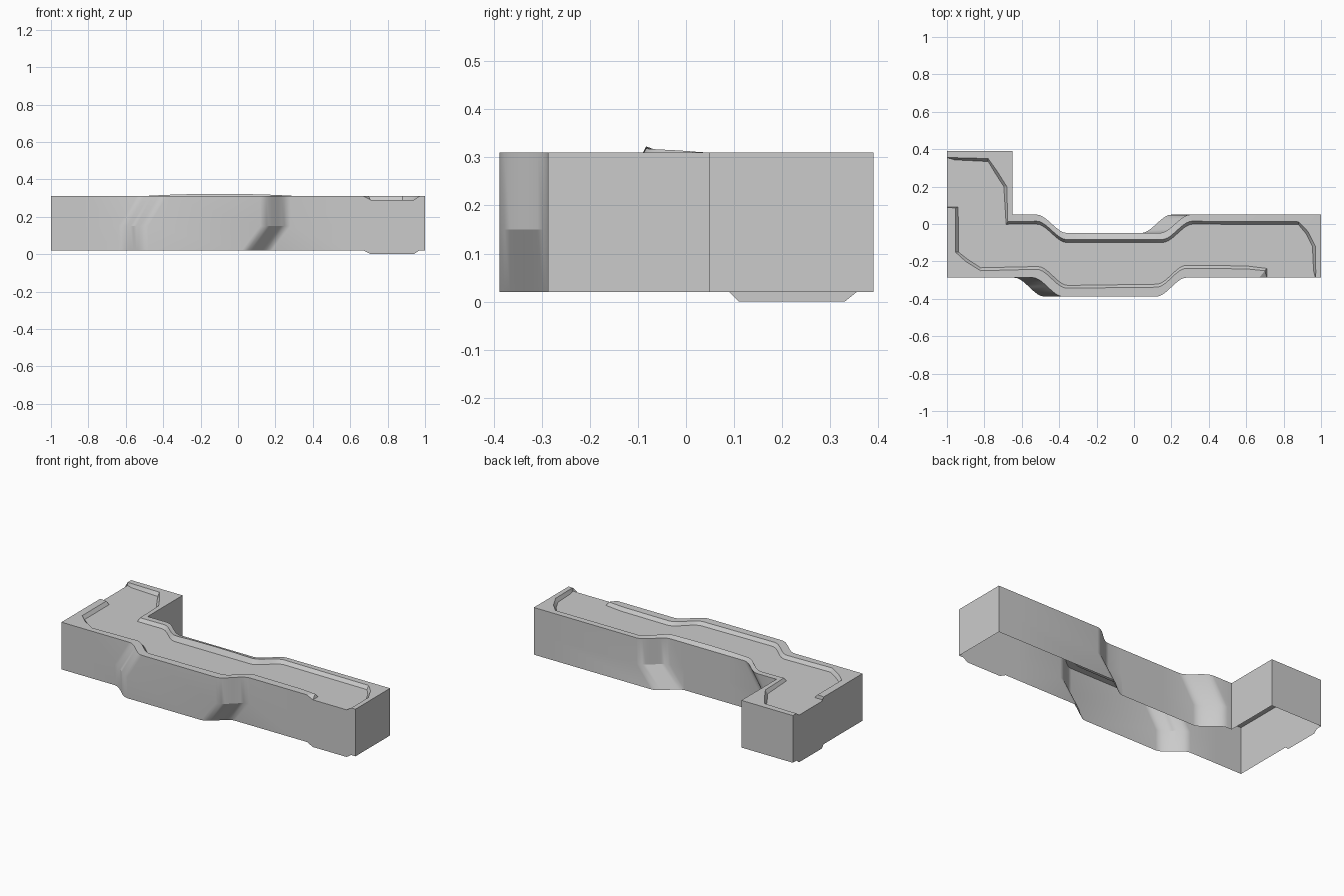
import bpy, bmesh
from mathutils import Vector

if "Cube" in bpy.data.objects:
    bpy.data.objects.remove(bpy.data.objects["Cube"])

TOP, BASE, MID, DROP = 0.31, 0.02, 0.15, 0.02
rows = []   # outer x, y, inner x, y, opening drop, upper-half shear, lower-half shear, rim lift


def add(*pts):
    for ox, oy, ix, iy, d in pts:
        rows.append((ox, oy, ix, iy, d, 0, 0, 0))


def opening(*pts):
    for x, y, d in pts:
        rows.append((x, y, x, y, d, 0, 0, 0))


def bend(x0, x1, y0, y1, dx, dy, mid, north):
    """S-shaped jog of the path; walls shear sideways toward the base."""
    n = 10
    for i in range(n + 1):
        t = i / n
        s = t * t * (3 - 2 * t)
        x, y = x0 + (x1 - x0) * t, y0 + (y1 - y0) * s
        lift = 0.013 * max(0, 1 - ((x + 0.1) / 0.42) ** 2) if north else 0
        rows.append((x, y, x + dx, y + dy, 0, mid, -0.1, lift))


# Outline, clockwise from the back-left corner
add((-1, .39, -.97, .355, 0), (-.78, .39, -.78, .35, 0), (-.65, .39, -.73, .28, 0),
    (-.65, .2, -.68, .2, 0), (-.65, .05, -.675, .012, 0))
bend(-.52, -.36, .05, -.048, 0, -.035, -.1, True)
for x in (-.25, -.1, .05):
    rows.append((x, -.048, x, -.083, 0, 0, 0, 0.013 * (1 - ((x + 0.1) / 0.42) ** 2)))
bend(.14, .30, -.048, .05, .01, -.035, 0, True)
add((.88, .05, .88, .012, 0), (1, .05, .93, -.04, 0), (1, -.12, .97, -.12, 0),
    (1, -.287, .972, -.262, 0))
opening((.97, -.287, 0), (.94, -.287, 1), (.71, -.287, 1))
add((.67, -.287, .7, -.25, 0), (.6, -.287, .6, -.24, 0))
bend(.28, .12, -.287, -.388, 0, .05, 0, False)
bend(-.38, -.54, -.388, -.287, .02, .045, -.1, False)
add((-.82, -.287, -.82, -.25, 0), (-1, -.287, -.9, -.2, 0), (-1, -.15, -.955, -.15, 0),
    (-1, .07, -.955, .085, 0))
opening((-1, .09, 0), (-1, .11, 1), (-1, .33, 1), (-1, .355, 0))


def build(name, rings, cap=False):
    """Join closed rings of points with quads, optionally closing the last ring."""
    bm = bmesh.new()
    loops = [[bm.verts.new(p) for p in ring] for ring in rings]
    n = len(rows)
    for a, b in zip(loops, loops[1:]):
        for i in range(n):
            j = (i + 1) % n
            bm.faces.new((a[i], a[j], b[j], b[i]))
    if cap:
        bm.faces.new(loops[-1])
    bmesh.ops.remove_doubles(bm, verts=bm.verts, dist=0.0005)
    bmesh.ops.triangulate(bm, faces=[f for f in bm.faces if len(f.verts) > 4])
    bmesh.ops.recalc_face_normals(bm, faces=bm.faces)
    bm.faces.ensure_lookup_table()
    up = sum(f.normal.z * f.calc_area() for f in bm.faces)
    if name != "outer_wall" and up < 0:
        bmesh.ops.reverse_faces(bm, faces=bm.faces)
    if name == "outer_wall":
        f = max(bm.faces, key=lambda f: f.calc_center_median().x)
        if f.normal.x < 0:
            bmesh.ops.reverse_faces(bm, faces=bm.faces)
    me = bpy.data.meshes.new(name)
    bm.to_mesh(me)
    bm.free()
    ob = bpy.data.objects.new(name, me)
    bpy.context.collection.objects.link(ob)
    bpy.context.view_layer.objects.active = ob
    ob.select_set(True)
    bpy.ops.object.shade_smooth_by_angle(angle=0.4)
    ob.select_set(False)


outer, middle, bottom, rim, floor = [], [], [], [], []
for ox, oy, ix, iy, d, sm, sb, lift in rows:
    outer.append(Vector((ox, oy, TOP - DROP * d)))
    middle.append(Vector((ox + sm, oy, MID)))
    bottom.append(Vector((ox + sb, oy, BASE - DROP * d)))
    rim.append(Vector((ix, iy, TOP - DROP * d + lift)))
    step = Vector((ix - ox, iy - oy, 0))
    step = step.normalized() * 0.016 if step.length > 0.001 else step
    floor.append(Vector((ix, iy, TOP - DROP)) + step)

# Open-bottomed wall, raised rim, and sunken walking floor with its step
build("outer_wall", [bottom, middle, outer])
build("raised_rim", [outer, rim])
build("sunken_floor", [rim, floor], cap=True)
